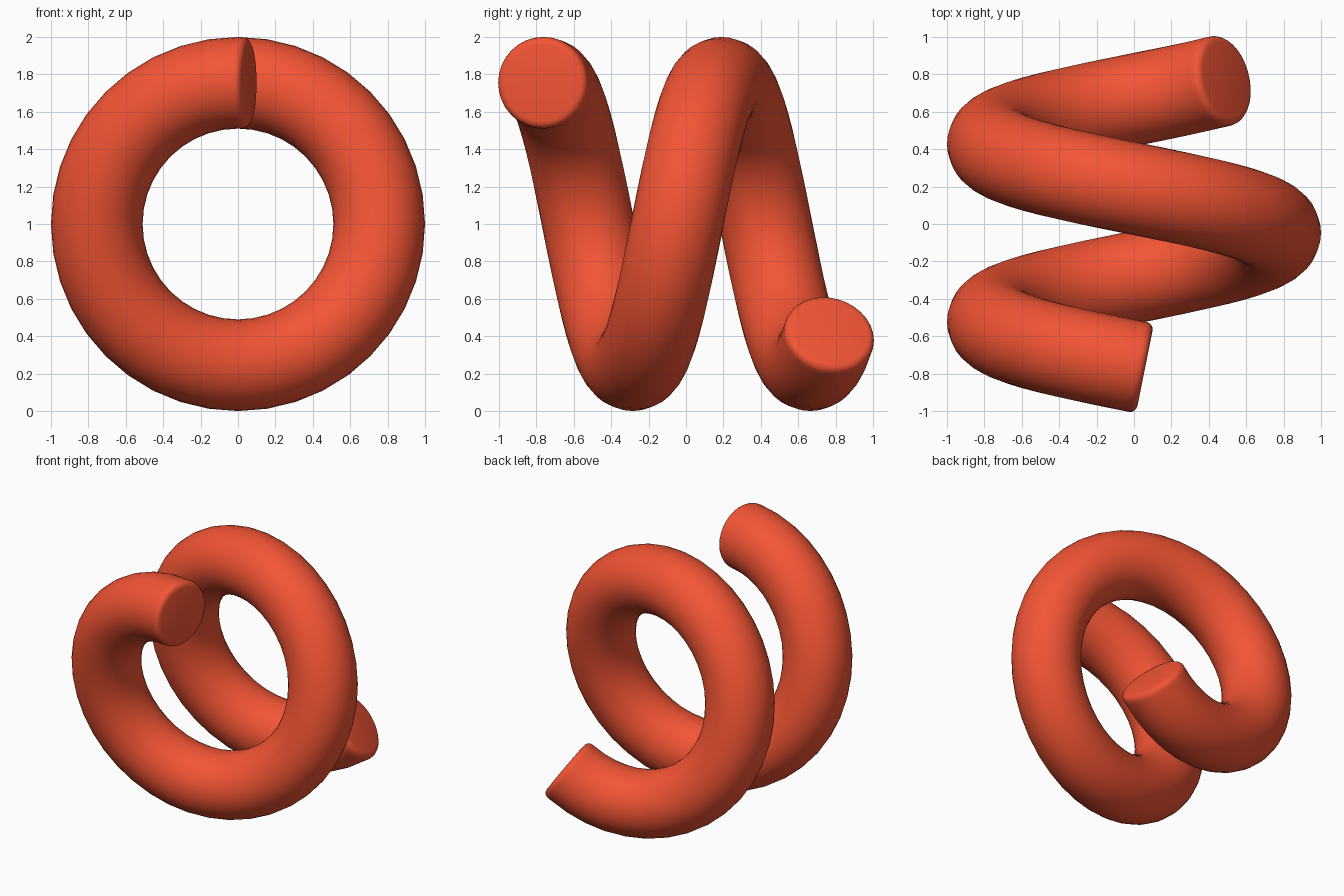
import bpy, bmesh, math
from mathutils import Vector

if "Cube" in bpy.data.objects:
    bpy.data.objects.remove(bpy.data.objects["Cube"])

R, r = 0.755, 0.245          # coil radius, tube radius
TURNS, HALF = 1.6, 0.76      # number of turns, half length along y
STEPS, SIDES = 64, 32
CAP, ROUND = 0.06, 0.04      # end extension, rounded rim size


def frame(t):
    """Centre, tangent, radial and binormal of the helix at t in 0..1."""
    a = t * TURNS * math.tau
    radial = Vector((-math.sin(a), 0, math.cos(a)))
    centre = radial * R + Vector((0, -HALF + 2 * HALF * t, 1))
    k = TURNS * math.tau * R
    tangent = Vector((-math.cos(a) * k, 2 * HALF, -math.sin(a) * k)).normalized()
    return centre, tangent, radial, tangent.cross(radial)


# Rounded cap profile: (distance past the end, ring radius)
cap = [(CAP - ROUND + ROUND * math.sin(i * math.pi / 8),
        r - ROUND + ROUND * math.cos(i * math.pi / 8)) for i in range(5)]

# Stations along the tube: (t, offset along tangent, radius)
stations = [(0, -d, q) for d, q in reversed(cap)]
stations += [(i / STEPS, 0, r) for i in range(STEPS + 1)]
stations += [(1, d, q) for d, q in cap]

# Coil tube
bm = bmesh.new()
rings = []
for t, offset, q in stations:
    c, tan, rad, bi = frame(t)
    angles = [j * math.tau / SIDES for j in range(SIDES)]
    rings.append([bm.verts.new(c + tan * offset + (rad * math.cos(a) + bi * math.sin(a)) * q)
                  for a in angles])
for A, B in zip(rings, rings[1:]):
    for j in range(SIDES):
        k = (j + 1) % SIDES
        bm.faces.new((A[j], A[k], B[k], B[j]))
bm.faces.new(rings[0])
bm.faces.new(rings[-1])
bmesh.ops.recalc_face_normals(bm, faces=bm.faces)

mesh = bpy.data.meshes.new("spring_coil")
bm.to_mesh(mesh)
bm.free()
coil = bpy.data.objects.new("spring_coil", mesh)
bpy.context.collection.objects.link(coil)

# Red finish
mat = bpy.data.materials.new("red")
mat.diffuse_color = (0.9, 0.09, 0.035, 1)
mat.use_nodes = True
mat.node_tree.nodes["Principled BSDF"].inputs["Base Color"].default_value = mat.diffuse_color
mesh.materials.append(mat)

bpy.context.view_layer.objects.active = coil
coil.select_set(True)
bpy.ops.object.shade_smooth_by_angle(angle=math.radians(35))
